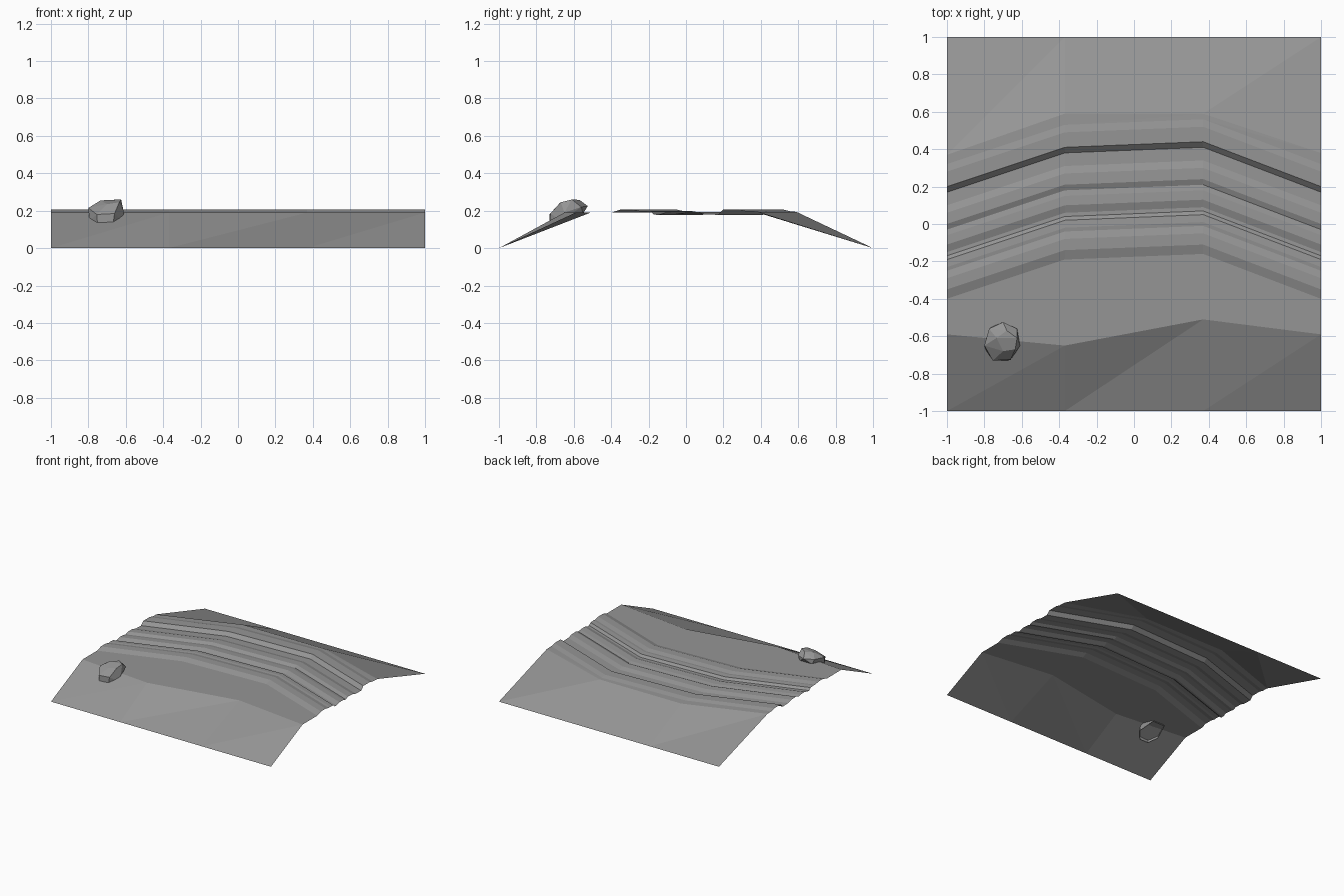
import bpy
import bmesh

default_cube = bpy.data.objects.get("Cube")
if default_cube:
    bpy.data.objects.remove(default_cube, do_unlink=True)

# One flat grey for the ground and the boulder
grey = bpy.data.materials.new("stone grey")
grey.use_nodes = True
colour = (0.3, 0.3, 0.3, 1)
grey.diffuse_color = colour
grey.node_tree.nodes["Principled BSDF"].inputs["Base Color"].default_value = colour


def finish(bm, name):
    mesh = bpy.data.meshes.new(name)
    bm.to_mesh(mesh)
    bm.free()
    mesh.materials.append(grey)
    obj = bpy.data.objects.new(name, mesh)
    bpy.context.collection.objects.link(obj)
    return obj


# Bent track: cross-section (y, z) of shoulders, ruts and middle hump
track_profile = [
    (-0.42, 0.190), (-0.40, 0.190), (-0.35, 0.206), (-0.29, 0.206),
    (-0.25, 0.197), (-0.23, 0.199), (-0.19, 0.196), (-0.17, 0.179),
    (-0.15, 0.178), (-0.11, 0.191), (-0.06, 0.188), (-0.03, 0.182),
    (0.00, 0.194), (0.06, 0.192), (0.10, 0.180), (0.17, 0.178),
    (0.20, 0.206), (0.28, 0.206), (0.32, 0.196), (0.37, 0.194),
]
# Each station along the track: x, sideways bend, front bank crest y
stations = [(-1, 0, -0.59), (-0.37, 0.21, -0.65), (0.37, 0.24, -0.51), (1, 0, -0.59)]
back_crests = [0.37, 0.59, 0.59, 0.38]

# Ground sheet: front bank, track and back bank in one open surface
bm = bmesh.new()
columns = []
for (x, bend, front_crest), back_crest in zip(stations, back_crests):
    section = [(-1, 0), (front_crest, 0.19)]
    section += [(y + bend, z) for y, z in track_profile[:-1]]
    section += [(back_crest, 0.194), (1, 0)]
    columns.append([bm.verts.new((x, y, z)) for y, z in section])
for left, right in zip(columns, columns[1:]):
    for i in range(len(left) - 1):
        bm.faces.new((left[i], right[i], right[i + 1]))
        bm.faces.new((left[i], right[i + 1], left[i + 1]))
finish(bm, "ground_with_track")

# Faceted boulder: top, shoulder and widest rings, open where it sits in the bank
rings = [
    [(-0.735, -0.61, 0.255), (-0.70, -0.68, 0.235), (-0.635, -0.67, 0.245),
     (-0.625, -0.61, 0.26), (-0.68, -0.57, 0.258)],
    [(-0.80, -0.65, 0.215), (-0.775, -0.56, 0.225), (-0.70, -0.525, 0.225),
     (-0.625, -0.56, 0.22), (-0.61, -0.65, 0.19), (-0.66, -0.725, 0.185),
     (-0.755, -0.73, 0.18)],
    [(-0.795, -0.67, 0.145), (-0.76, -0.55, 0.185), (-0.65, -0.55, 0.185),
     (-0.62, -0.67, 0.145), (-0.67, -0.73, 0.115), (-0.75, -0.73, 0.115)],
]
bm = bmesh.new()
for ring in rings:
    for point in ring:
        bm.verts.new(point)
bmesh.ops.convex_hull(bm, input=bm.verts[:])
bm.normal_update()
bmesh.ops.delete(bm, geom=[f for f in bm.faces if f.normal.z < -0.7], context="FACES")
bmesh.ops.dissolve_limit(bm, angle_limit=0.12, verts=bm.verts[:], edges=bm.edges[:])
finish(bm, "boulder")
